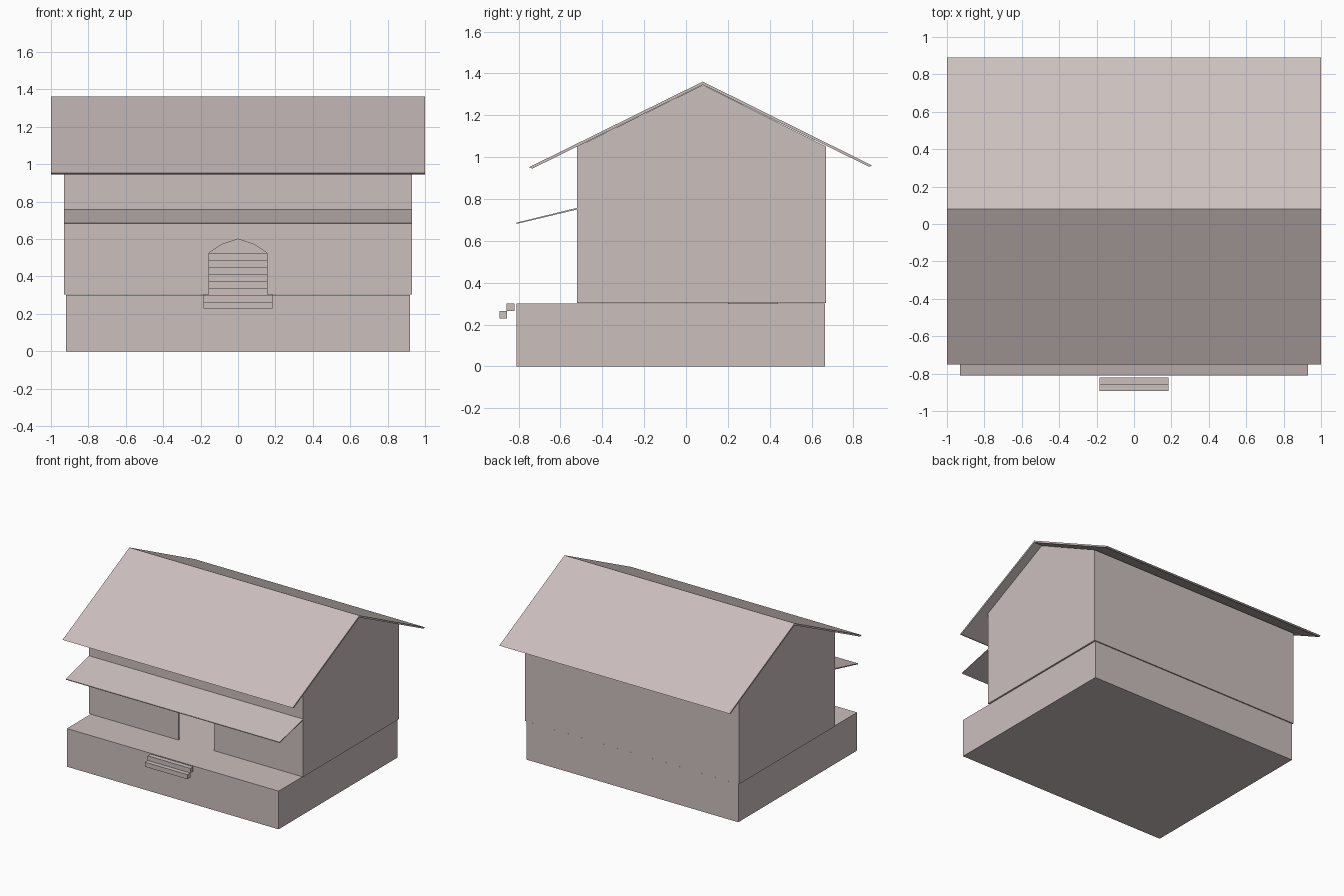
import bpy, bmesh

if "Cube" in bpy.data.objects:
    bpy.data.objects.remove(bpy.data.objects["Cube"])

stone = bpy.data.materials.new("warm_pinkish_grey")
stone.diffuse_color = (0.60, 0.525, 0.515, 1)
stone.use_nodes = True
stone.node_tree.nodes["Principled BSDF"].inputs["Base Color"].default_value = stone.diffuse_color


def prism(name, profile, a, b, axis="x"):
    """Extrude a closed profile between a and b: (y, z) along x, or (x, z) along y."""
    bm = bmesh.new()

    def point(p, t):
        return (t, p[0], p[1]) if axis == "x" else (p[0], t, p[1])
    rings = [[bm.verts.new(point(p, t)) for p in profile] for t in (a, b)]
    bm.faces.new(rings[0])
    bm.faces.new(rings[1])
    n = len(profile)
    for i in range(n):
        j = (i + 1) % n
        bm.faces.new((rings[0][i], rings[0][j], rings[1][j], rings[1][i]))
    bmesh.ops.recalc_face_normals(bm, faces=bm.faces)
    mesh = bpy.data.meshes.new(name)
    bm.to_mesh(mesh)
    bm.free()
    mesh.materials.append(stone)
    obj = bpy.data.objects.new(name, mesh)
    bpy.context.collection.objects.link(obj)
    return obj


def box(name, x, y0, y1, z0, z1):
    return prism(name, [(y0, z0), (y1, z0), (y1, z1), (y0, z1)], -x, x)


def cut(obj, cutter):
    mod = obj.modifiers.new("cut", "BOOLEAN")
    mod.operation = "DIFFERENCE"
    mod.solver = "EXACT"
    mod.object = cutter
    bpy.context.view_layer.objects.active = obj
    bpy.ops.object.modifier_apply(modifier=mod.name)
    bpy.data.objects.remove(cutter)


# Raised base that forms the porch floor
box("base", 0.92, -0.81, 0.665, 0, 0.30)

# Hollow gabled house body with an arched doorway
house = prism("house_walls", [(-0.52, 0.303), (0.67, 0.303), (0.67, 1.05),
                              (0.08, 1.345), (-0.52, 1.05)], -0.93, 0.93)
cut(house, prism("room_cutter", [(-0.505, 0.2), (0.655, 0.2), (0.655, 1.04),
                                 (0.08, 1.327), (-0.505, 1.04)], -0.915, 0.915))
cut(house, prism("door_cutter", [(-0.155, 0.2), (0.155, 0.2), (0.155, 0.525), (0.09, 0.57),
                                 (0, 0.60), (-0.09, 0.57), (-0.155, 0.525)],
                 -0.6, -0.4, axis="y"))

# Thin gable roof with overhanging eaves
prism("roof", [(-0.75, 0.952), (-0.735, 0.945), (0.08, 1.346), (0.875, 0.954),
               (0.89, 0.960), (0.08, 1.361)], -1, 1)

# Sloping porch awning
prism("porch_awning", [(-0.81, 0.681), (-0.52, 0.750), (-0.52, 0.758), (-0.81, 0.687)],
      -0.93, 0.93)

# Entrance steps in front of the base
for i in range(2):
    y, z = -0.892 + 0.035 * i, 0.228 + 0.036 * i
    box(f"entrance_step_{i + 1}", 0.185, y, y + 0.037, z, z + 0.036)

# Indoor stairs seen through the doorway
for i in range(6):
    box(f"indoor_stair_{i + 1}", 0.185, 0.2 + 0.04 * i, 0.24 + 0.04 * i,
        0.30, 0.337 + 0.037 * i)
